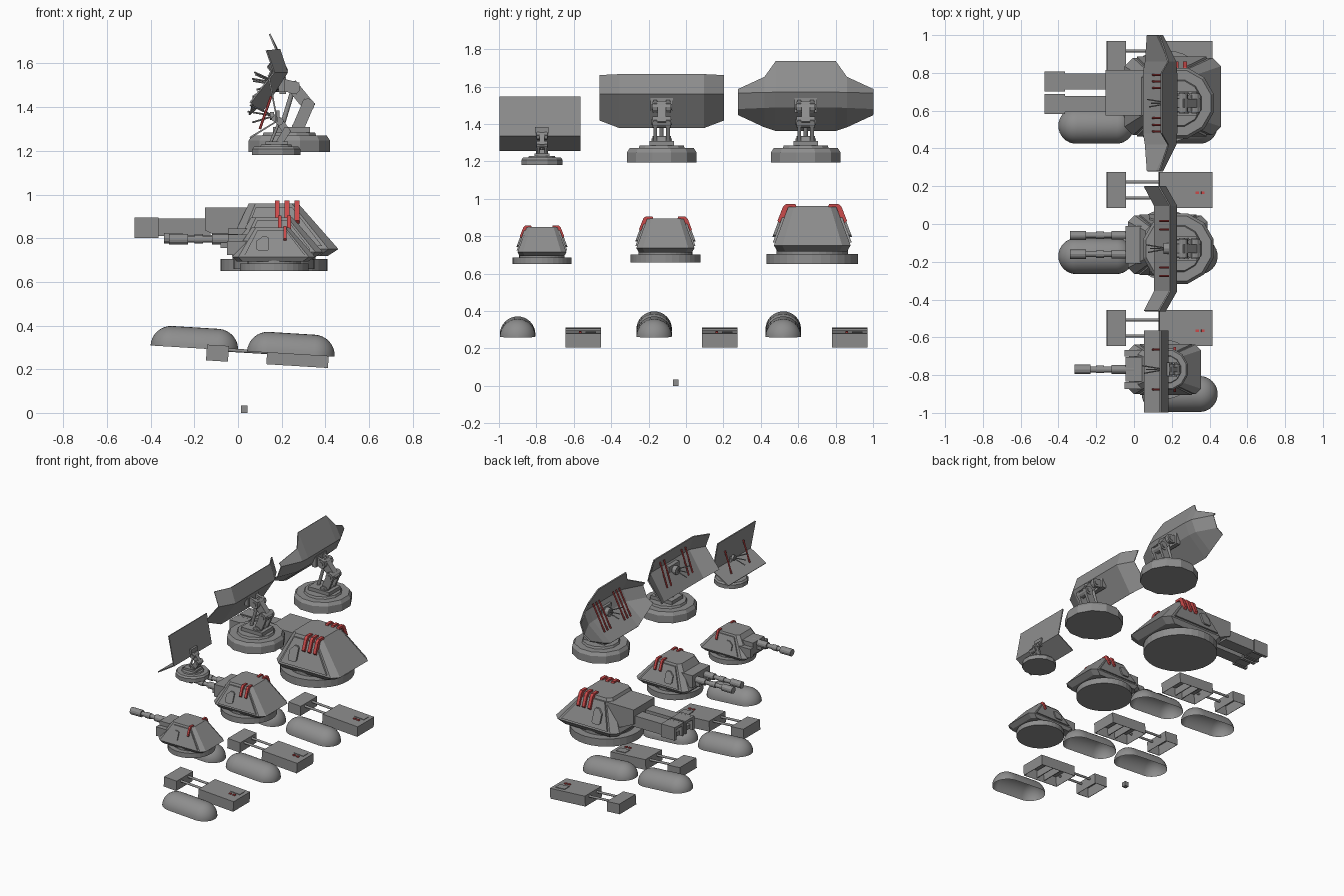
import bpy, bmesh, math
from mathutils import Vector, Matrix

if "Cube" in bpy.data.objects:
    bpy.data.objects.remove(bpy.data.objects["Cube"])


def paint(name, rgb):
    m = bpy.data.materials.new(name)
    m.diffuse_color = (*rgb, 1)
    m.use_nodes = True
    m.node_tree.nodes["Principled BSDF"].inputs["Base Color"].default_value = m.diffuse_color
    return m


red = paint("red_paint", (0.6, 0.07, 0.07))
grey = paint("dark_grey", (0.27, 0.27, 0.27))


def make(name, bm, mat=None, thick=0):
    bmesh.ops.recalc_face_normals(bm, faces=bm.faces)
    me = bpy.data.meshes.new(name)
    bm.to_mesh(me)
    bm.free()
    ob = bpy.data.objects.new(name, me)
    bpy.context.collection.objects.link(ob)
    me.materials.append(mat or grey)
    if thick:
        mod = ob.modifiers.new("thickness", 'SOLIDIFY')
        mod.thickness, mod.offset = thick, 0
    return ob


def loft(name, rings, closed=True, caps=True, mat=None, thick=0):
    bm = bmesh.new()
    vs = [[bm.verts.new(p) for p in r] for r in rings]
    n = len(rings[0])
    for a, b in zip(vs, vs[1:]):
        for i in range(n if closed else n - 1):
            j = (i + 1) % n
            bm.faces.new((a[i], a[j], b[j], b[i]))
    if caps:
        bm.faces.new(vs[0])
        bm.faces.new(vs[-1])
    return make(name, bm, mat, thick)


def box(name, c, size, rot=(0, 0, 0), mat=None):
    bm = bmesh.new()
    bmesh.ops.create_cube(bm, size=1)
    bm.transform(Matrix.Diagonal((*size, 1)))
    ob = make(name, bm, mat)
    ob.location, ob.rotation_euler = c, rot
    return ob


def rod(name, a, b, r, n=12, mat=None):
    a, b = Vector(a), Vector(b)
    bm = bmesh.new()
    bmesh.ops.create_cone(bm, cap_ends=True, segments=n, radius1=r, radius2=r, depth=(b - a).length)
    ob = make(name, bm, mat)
    ob.location = (a + b) / 2
    ob.rotation_euler = (b - a).to_track_quat('Z', 'Y').to_euler()
    return ob


def octagon(x0, x1, cy, h, c, z):
    return [(x0 + c, cy - h, z), (x1 - c, cy - h, z), (x1, cy - h + c, z), (x1, cy + h - c, z),
            (x1 - c, cy + h, z), (x0 + c, cy + h, z), (x0, cy + h - c, z), (x0, cy - h + c, z)]


# Turrets: ring base, faceted hull, side plates and doors, red clips
def turret(size, cy, z0, s, front, clips):
    cx = 0.165
    Z = lambda z: z0 + z * s
    X = lambda x: cx + x * s * (front if x < 0 else 1)
    rod(size + "_turret_ring", (cx, cy, z0), (cx, cy, Z(0.055)), 0.245 * s, n=32)
    rod(size + "_turret_collar", (cx, cy, Z(0.05)), (cx, cy, Z(0.075)), 0.19 * s, n=32)
    oc = lambda a, b, h, c, z: octagon(X(a), X(b), cy, h * s, c * s, Z(z))
    loft(size + "_turret_hull", [oc(-.19, .245, .185, .04, .068), oc(-.215, .295, .205, .045, .1),
                                 oc(-.115, .11, .127, .03, .31)])
    for sd in (-1, 1):
        # outline points (x, z) laid on the sloping side at a given height above it
        def plate(name, pts, up):
            side = lambda z: .205 - .078 * (z - .1) / .21
            loft(name, [[(X(x), cy + sd * (side(z) + u) * s, Z(z)) for x, z in pts] for u in (-.005, up)])
        plate(size + "_side_plate", [(-.15, .115), (.22, .115), (.085, .29), (-.085, .29)], .012)
        plate(size + "_side_door", [(-.09, .155), (-.08, .145), (-.035, .145), (-.025, .155), (-.025, .235),
                                    (-.035, .245), (-.06, .245), (-.09, .215)], .025)
        for dx in clips:
            prof = [(.085, .305), (.09, .322), (.14, .322), (.156, .308), (.186, .232),
                    (.165, .21), (.128, .305)]
            loft(size + "_red_clip", [[(X(dx) + e * .011 * s, cy + sd * y * s, Z(z)) for y, z in prof]
                                      for e in (-1, 1)], mat=red)


turret("large", .675, .65, 1, 1, (.015, .06, .105))
turret("medium", -.11, .66, .76, 1.2, (.035, .09))
turret("small", -.77, .65, .64, 1.4, (.08,))

# Heavy twin guns
loft("heavy_mantlet", [[(x, y, z) for x, z in ((-.15, .94), (.12, .94), (.12, .78), (-.03, .78), (-.15, .835))]
                       for y in (.575, .815)])
for y in (.755, .635):
    box("heavy_barrel", (-.25, y, .85), (.25, .085, .08))
    for e in (-1, 1):
        box("heavy_muzzle_cheek", (-.42, y + e * .043, .848), (.11, .02, .095))
    box("heavy_muzzle_top", (-.42, y, .885), (.11, .07, .02))
    box("heavy_muzzle_floor", (-.41, y, .822), (.09, .07, .03))

# Medium and light guns
box("medium_mantlet", (.03, -.11, .8), (.15, .2, .09))
box("small_mantlet", (.02, -.77, .775), (.13, .13, .085))
for e in (-1, 1):
    box("small_mantlet_cheek", (.01, -.77 + e * .085, .755), (.12, .035, .065))


def gun(size, y, z, tip, r):
    rod(size + "_barrel_sleeve", (0, y, z), (-.12, y, z), r * .95)
    rod(size + "_barrel", (-.1, y, z), (tip, y, z), r * .6)
    rod(size + "_barrel_band", (-.16, y, z), (-.2, y, z), r * .8)
    rod(size + "_muzzle", (tip, y, z), (tip + .085, y, z), r)
    box(size + "_recoil_box", (-.02, y, z - .025), (.12, r * 1.4, .03))


for y in (-.06, -.16):
    gun("medium", y, .8, -.34, .024)
gun("small", -.77, .795, -.315, .025)


# Shields: columns are (half offset, [(x, z) profile])
def shield(size, cy, cols):
    full = [(-o, p) for o, p in reversed(cols)] + cols
    loft(size + "_shield", [[(x, cy + o, z) for x, z in p] for o, p in full],
         closed=False, caps=False, thick=.008)


shield("small", -.78, [(.217, [(.055, 1.26), (.18, 1.337), (.14, 1.545)])])
shield("medium", -.13, [(.225, [(.11, 1.38), (.225, 1.56), (.19, 1.665)]),
                        (.33, [(.055, 1.42), (.165, 1.56), (.13, 1.66)])])
shield("large", .64, [(.16, [(.05, 1.365), (.19, 1.49), (.225, 1.57), (.145, 1.735)]),
                      (.22, [(.06, 1.385), (.185, 1.488), (.22, 1.568), (.18, 1.65)]),
                      (.36, [(.07, 1.45), (.12, 1.482), (.15, 1.565), (.135, 1.585)])])


# Shield mounts: base, folding arm, red braces and feelers
def mount(size, cx, cy, z0, r, h, pts, s, braces, ba, bb, hub):
    ring = lambda q, z: [(cx + r * q * math.cos((i + .5) * math.pi / 6),
                          cy + r * q * math.sin((i + .5) * math.pi / 6), z) for i in range(12)]
    loft(size + "_mount_base", [ring(1, z0), ring(1, z0 + h * .7), ring(.92, z0 + h), ring(.66, z0 + h),
                                ring(.63, z0 + h * 1.2)])
    bx, bz = pts[0]
    box(size + "_mount_block", (bx - .03 * s, cy, z0 + h * 1.3), (.17 * s, .13 * s, .035 * s))
    for i, (a, b) in enumerate(zip(pts, pts[1:])):
        d = Vector((b[0] - a[0], b[1] - a[1]))
        ang = -math.atan2(d.y, d.x)
        for e in ((-1, 1) if i % 2 == 0 else (0,)):
            box(size + "_arm_link", ((a[0] + b[0]) / 2, cy + e * .034 * s, (a[1] + b[1]) / 2),
                (d.length + .04 * s, (.02 if e else .045) * s, .055 * s), (0, ang, 0))
    for x, z in pts[:-1]:
        rod(size + "_arm_pivot", (x, cy - .05 * s, z), (x, cy + .05 * s, z), .03 * s)
        rod(size + "_arm_pin", (x, cy - .055 * s, z), (x, cy + .055 * s, z), .016 * s)
    rod(size + "_arm_piston", (bx - .08 * s, cy, z0 + h * 1.3), (pts[2][0], cy, pts[2][1]), .011 * s)
    hx, hz = hub
    box(size + "_shield_bracket", (hx + .015, cy, hz), (.03 * s, .12 * s, .08 * s))
    rod(size + "_shield_hub", (hx - .03 * s, cy, hz), (hx, cy, hz), .03 * s)
    for dy, dz, l in ((-.02, .05, .11), (.02, .02, .12), (0, -.03, .1)):
        rod(size + "_feeler", (hx, cy, hz), (hx - l, cy + dy, hz + dz), .004, n=6)
    for o in braces:
        for e in (-1, 1):
            rod(size + "_red_brace", (ba[0], cy + e * o, ba[1]), (bb[0], cy + e * o, bb[1]), .006, n=6, mat=red)


arm = [(.275, 1.305), (.32, 1.41), (.255, 1.49), (.215, 1.5)]
mount("large", .235, .64, 1.195, .193, .075, arm, 1, (.08, .115, .15), (.195, 1.61), (.1, 1.43), (.19, 1.5))
mount("medium", .235, -.13, 1.195, .193, .075, arm, 1, (.1, .145), (.198, 1.615), (.138, 1.445), (.185, 1.51))
mount("small", .175, -.77, 1.18, .114, .04, [(.195, 1.245), (.222, 1.29), (.19, 1.335), (.17, 1.35)],
      .6, (.105,), (.152, 1.45), (.1, 1.3), (.165, 1.36))

# Hollow pods: half capsules, slightly tilted
tilt = math.radians(3.5)
for cx, cy in ((-.2, .52), (.242, .52), (-.2, -.17), (.242, -.17), (.242, -.9)):
    rings, r = [], .095
    for side in (-1, 1):
        for k in range(9):
            t = math.pi / 2 * (k / 8 if side > 0 else 1 - k / 8)
            q = max(r * math.cos(t), .001)
            x = side * (.106 + r * math.sin(t))
            rings.append([(x, q * math.cos(math.pi * i / 16), q * math.sin(math.pi * i / 16)) for i in range(17)])
    pod = loft("pod_shell", rings, closed=False, caps=False)
    pod.location = (cx, cy, .283 - .061 * (cx - .02))
    pod.rotation_euler.y = tilt
    pod.data.polygons.foreach_set("use_smooth", [True] * len(pod.data.polygons))

# Equipment trays: two open-bottomed boxes joined by rods
top = lambda x: .303 - .058 * x


def tray(name, x0, x1, cy, h):
    bm = bmesh.new()
    bmesh.ops.create_cube(bm, size=1)
    bmesh.ops.delete(bm, geom=[f for f in bm.faces if f.calc_center_median().z < -.1], context='FACES_ONLY')
    bm.transform(Matrix.Diagonal((x1 - x0, .187, h, 1)))
    ob = make(name, bm, thick=.004)
    x = (x0 + x1) / 2
    ob.location = (x, cy, top(x) - h / 2)
    ob.rotation_euler.y = tilt


for cy in (-.55, .18, .875):
    tray("tray_rear_box", .133, .413, cy, .073)
    tray("tray_front_box", -.143, -.045, cy, .071)
    for e in (-1, 1):
        y = cy + e * .042
        rod("tray_rod", (-.06, y, top(-.06) - .018), (.15, y, top(.15) - .018), .008)
        box("tray_divider", (.27 + e * .03, cy, top(.27) - .035), (.006, .18, .05), (0, tilt, 0))
    box("tray_hatch", (.353, cy + .04, top(.353) + .001), (.075, .055, .008), (0, tilt, 0))
    for x in (.335, .365):
        box("tray_red_switch", (x, cy - .015, top(x) + .003), (.018, .014, .01), (0, tilt, 0), red)

# Small loose cube
box("small_cube", (.028, -.055, .0165), (.03, .03, .033))
